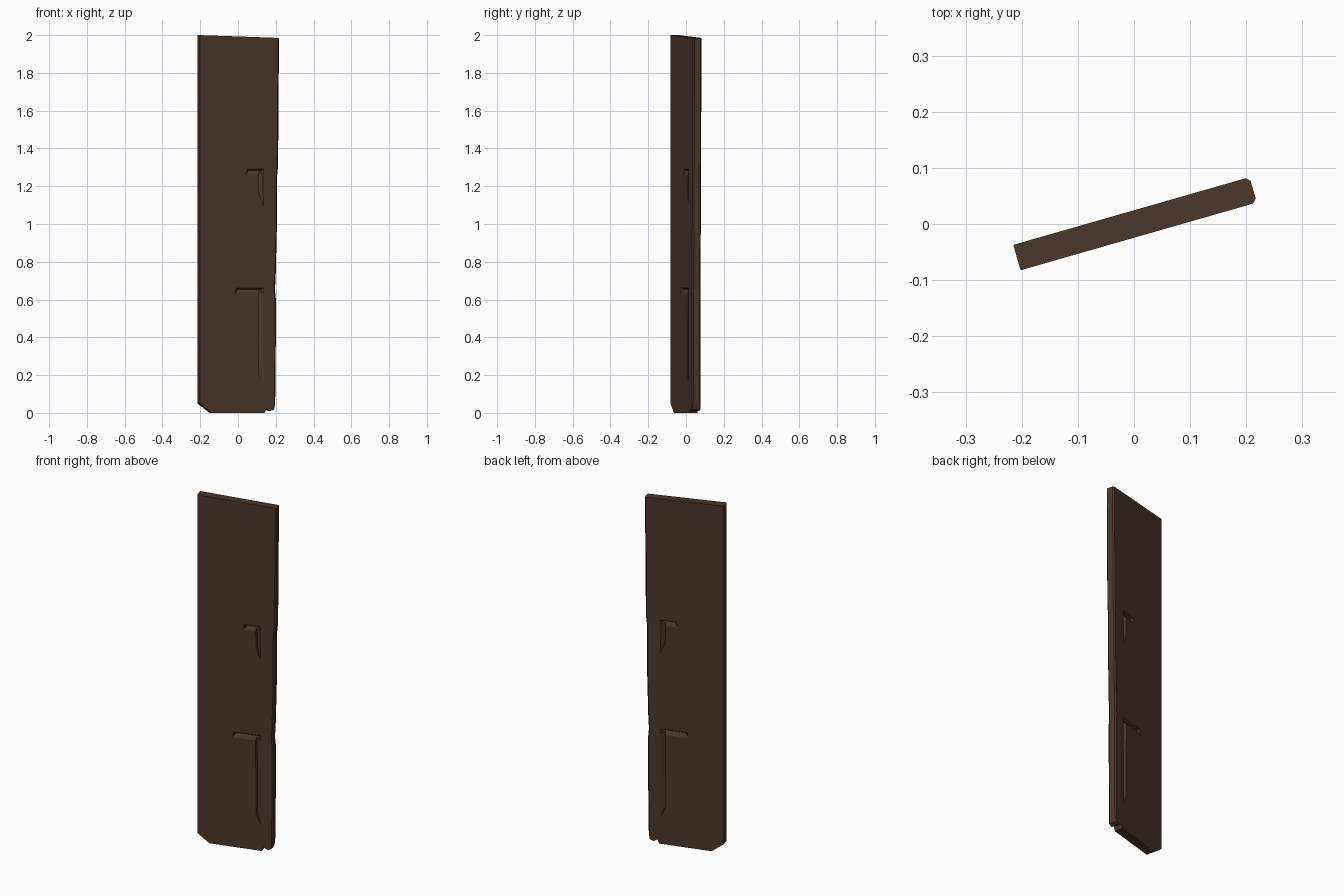
import bpy, bmesh, math

if "Cube" in bpy.data.objects:
    bpy.data.objects.remove(bpy.data.objects["Cube"], do_unlink=True)

HALF = 0.0235    # half the board thickness
DEPTH = 0.014    # depth of the gouges
ANGLE = math.radians(16)


def finish(name, bm):
    bmesh.ops.recalc_face_normals(bm, faces=bm.faces)
    mesh = bpy.data.meshes.new(name)
    bm.to_mesh(mesh)
    bm.free()
    obj = bpy.data.objects.new(name, mesh)
    bpy.context.collection.objects.link(obj)
    return obj


def gouge(name, surface, deep, side):
    """Wedge with a surface outline and a deep line, on one face of the board."""
    bm = bmesh.new()
    for u, z in surface:
        for v in (HALF, HALF + 0.01):
            bm.verts.new((u, side * v, z))
    for u, z in deep:
        bm.verts.new((u, side * (HALF - DEPTH), z))
    bmesh.ops.convex_hull(bm, input=bm.verts)
    obj = finish(name, bm)
    obj.hide_render = True
    return obj


# Board outline, with worn right edge and chipped foot
outline = [
    (-0.217, 2.0), (-0.217, 0.05), (-0.15, 0.0), (0.14, 0.0), (0.15, 0.022),
    (0.172, 0.01), (0.192, 0.018), (0.2, 0.05), (0.203, 0.3), (0.204, 0.6),
    (0.199, 0.65), (0.203, 0.73), (0.209, 0.97), (0.209, 1.24), (0.213, 1.28),
    (0.216, 1.3), (0.218, 1.6), (0.221, 1.95), (0.221, 1.985),
]
bm = bmesh.new()
front = bm.faces.new([bm.verts.new((u, -HALF, z)) for u, z in outline])
back = bmesh.ops.extrude_face_region(bm, geom=[front])["geom"]
bmesh.ops.translate(bm, vec=(0, 2 * HALF, 0),
                    verts=[g for g in back if isinstance(g, bmesh.types.BMVert)])
bmesh.ops.recalc_face_normals(bm, faces=bm.faces)
# Chamfer the long worn edge on both faces
worn = [e for e in bm.edges
        if all(v.co.x > 0.195 for v in e.verts)
        and abs(e.verts[0].co.y - e.verts[1].co.y) < 0.001]
bmesh.ops.bevel(bm, geom=worn, offset=0.007, segments=1, affect='EDGES')
plank = finish("plank", bm)

# L-shaped gouges on both faces: left end, corner, top and foot heights
cutters = []
for label, left, top, foot, right in (("lower", -0.015, 0.662, 0.15, 0.13),
                                      ("upper", 0.045, 1.29, 1.1, 0.13)):
    inner = right - 0.025
    for side in (-1, 1):
        cutters.append(gouge(
            label + "_cross_gouge",
            [(left, top), (right + 0.005, top), (right, top - 0.03), (left - 0.008, top - 0.03)],
            [(left + 0.01, top - 0.008), (right - 0.01, top - 0.008)], side))
        cutters.append(gouge(
            label + "_long_gouge",
            [(inner, top - 0.015), (right, top - 0.015), (right + 0.003, foot), (inner + 0.003, foot + 0.06)],
            [(inner + 0.004, top - 0.015), (inner + 0.007, foot + 0.06)], side))

bpy.context.view_layer.objects.active = plank
for cutter in cutters:
    mod = plank.modifiers.new("gouge", 'BOOLEAN')
    mod.operation = 'DIFFERENCE'
    mod.solver = 'EXACT'
    mod.object = cutter
    bpy.ops.object.modifier_apply(modifier=mod.name)
for cutter in cutters:
    bpy.data.objects.remove(cutter, do_unlink=True)

# Dark wood
wood = bpy.data.materials.new("dark_wood")
wood.use_nodes = True
colour = (0.07, 0.038, 0.023, 1)
wood.diffuse_color = colour
wood.node_tree.nodes["Principled BSDF"].inputs["Base Color"].default_value = colour
plank.data.materials.clear()
plank.data.materials.append(wood)

plank.rotation_euler.z = ANGLE
